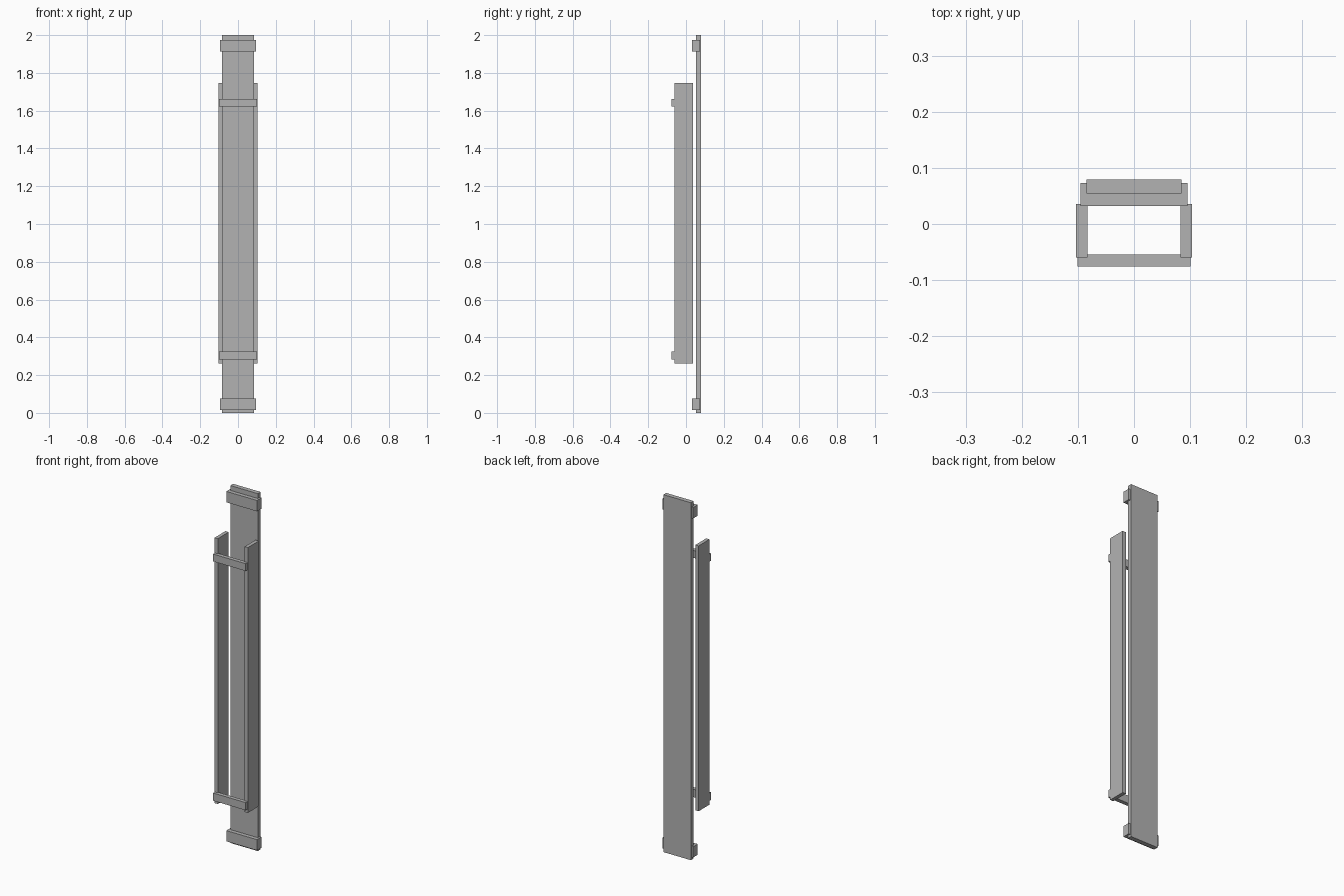
import bpy
import bmesh
from mathutils import Vector

cube = bpy.data.objects.get("Cube")
if cube:
    bpy.data.objects.remove(cube, do_unlink=True)

grey = bpy.data.materials.new("plain grey")
grey.use_nodes = True
colour = (0.45, 0.45, 0.45, 1)
grey.diffuse_color = colour
grey.node_tree.nodes["Principled BSDF"].inputs["Base Color"].default_value = colour


def board(name, low, high):
    """Box-shaped board between two opposite corners."""
    low, high = Vector(low), Vector(high)
    bm = bmesh.new()
    bmesh.ops.create_cube(bm, size=1)
    bmesh.ops.scale(bm, vec=high - low, verts=bm.verts)
    bmesh.ops.translate(bm, vec=(low + high) / 2, verts=bm.verts)
    mesh = bpy.data.meshes.new(name)
    bm.to_mesh(mesh)
    bm.free()
    mesh.materials.append(grey)
    obj = bpy.data.objects.new(name, mesh)
    bpy.context.collection.objects.link(obj)
    return obj


# Long back plank
board("back_plank", (-0.085, 0.054, 0), (0.085, 0.079, 2))

# Battens wrapped over the plank near its ends
for name, z0, z1 in (("lower_batten", 0.015, 0.075), ("upper_batten", 1.912, 1.973)):
    board(name, (-0.095, 0.032, z0), (0.095, 0.073, z1))

# Pair of upright side boards
for name, x in (("left_side_board", 0.093), ("right_side_board", -0.093)):
    board(name, (x - 0.01, -0.06, 0.262), (x + 0.01, 0.036, 1.747))

# Cross bars joining the side boards at the front
for name, z0, z1 in (("lower_cross_bar", 0.282, 0.325), ("upper_cross_bar", 1.621, 1.662)):
    board(name, (-0.101, -0.076, z0), (0.101, -0.054, z1))
